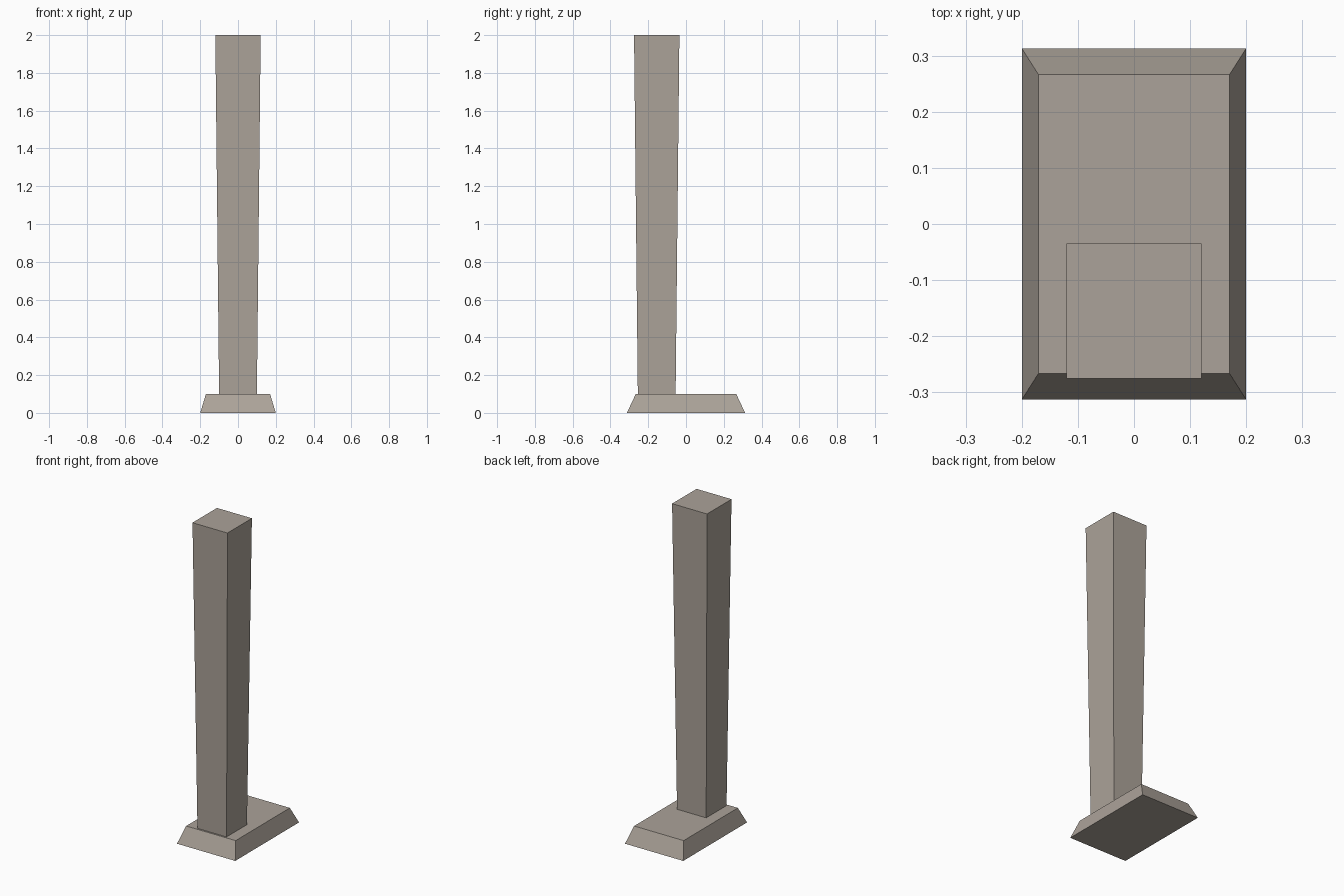
import bpy, bmesh
from mathutils import Vector

if "Cube" in bpy.data.objects:
    bpy.data.objects.remove(bpy.data.objects["Cube"])

# Warm stone grey shared by both parts
stone = bpy.data.materials.new("stone")
stone.diffuse_color = (0.41, 0.365, 0.32, 1)
stone.use_nodes = True
stone.node_tree.nodes["Principled BSDF"].inputs["Base Color"].default_value = stone.diffuse_color


def tapered_block(name, y, z0, z1, bottom, top):
    """Box whose bottom and top half-sizes (x, y) differ."""
    bm = bmesh.new()
    bmesh.ops.create_cube(bm, size=2)
    for v in bm.verts:
        hx, hy = top if v.co.z > 0 else bottom
        v.co = Vector((v.co.x * hx, v.co.y * hy, z1 if v.co.z > 0 else z0))
    mesh = bpy.data.meshes.new(name)
    bm.to_mesh(mesh)
    bm.free()
    mesh.materials.append(stone)
    obj = bpy.data.objects.new(name, mesh)
    obj.location.y = y
    bpy.context.collection.objects.link(obj)
    return obj


# Bevelled foot plate
tapered_block("base", 0, 0, 0.1, (0.2, 0.313), (0.17, 0.266))

# Post near the front edge, widening upwards
tapered_block("post", -0.155, 0.1, 2.0, (0.1, 0.1), (0.12, 0.12))
